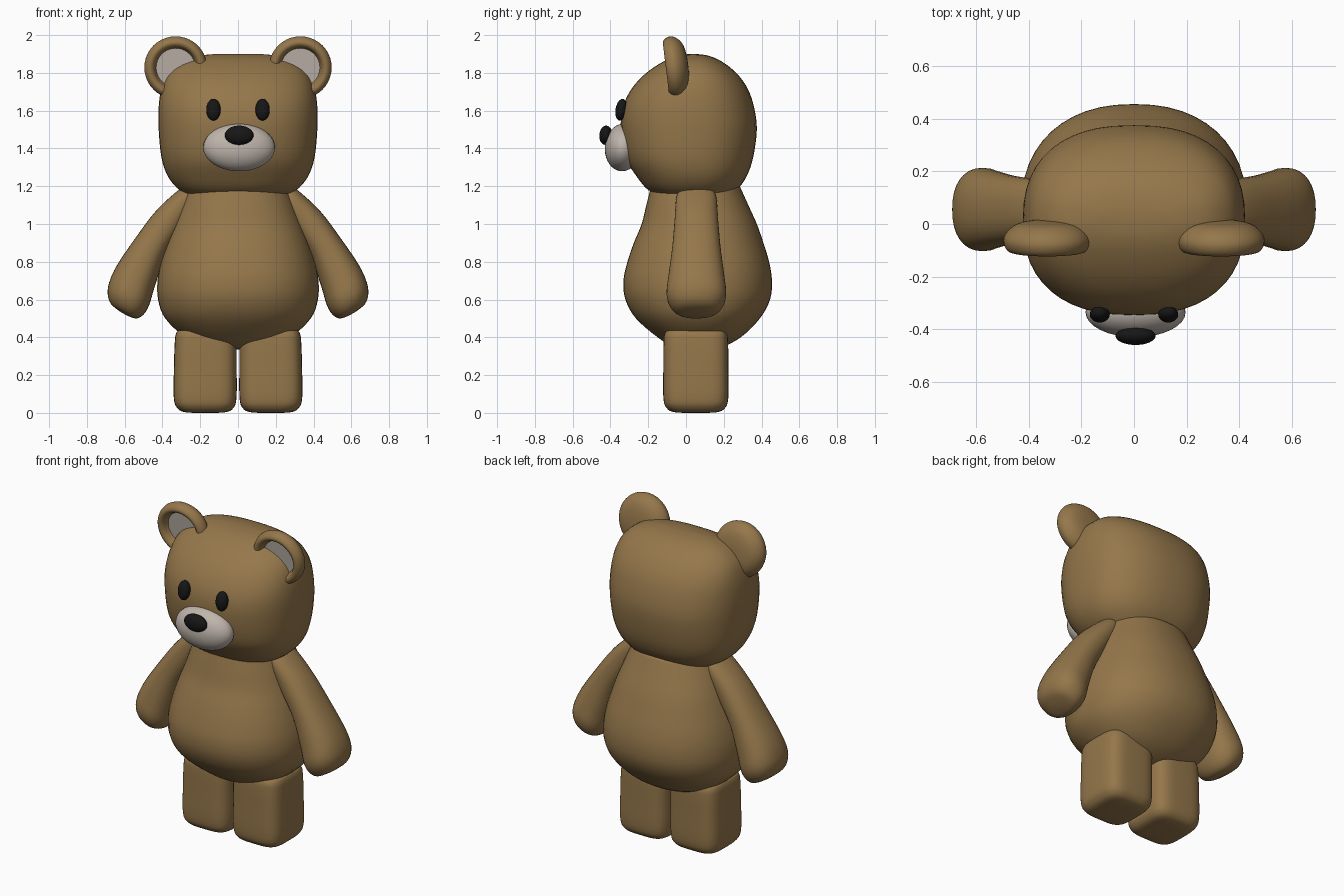
import bpy, bmesh
from math import sin, cos, pi, radians
from mathutils import Vector, Matrix

if "Cube" in bpy.data.objects:
    bpy.data.objects.remove(bpy.data.objects["Cube"])


def material(name, rgb):
    m = bpy.data.materials.new(name)
    m.diffuse_color = (*rgb, 1)
    m.use_nodes = True
    m.node_tree.nodes["Principled BSDF"].inputs["Base Color"].default_value = m.diffuse_color
    return m


FUR = material("brown_fur", (0.30, 0.185, 0.07))
PALE = material("pale_grey", (0.52, 0.46, 0.41))
BLACK = material("black", (0.008, 0.008, 0.008))


def finish(bm, name, mat, matrix=Matrix()):
    bm.transform(matrix)
    bmesh.ops.recalc_face_normals(bm, faces=bm.faces[:])
    for f in bm.faces:
        f.smooth = True
    me = bpy.data.meshes.new(name)
    bm.to_mesh(me)
    bm.free()
    me.materials.append(mat)
    ob = bpy.data.objects.new(name, me)
    bpy.context.collection.objects.link(ob)
    return ob


def smooth_rows(rows, steps=4):
    # Catmull-Rom interpolation through the given rows
    p = [Vector(r) for r in rows]
    p = [p[0]] + p + [p[-1]]
    out = []
    for i in range(1, len(p) - 2):
        a, b, c, d = p[i - 1:i + 3]
        for k in range(steps):
            t = k / steps
            out.append(0.5 * (2 * b + (c - a) * t + (2 * a - 5 * b + 4 * c - d) * t**2
                              + (3 * b - a - 3 * c + d) * t**3))
    return out + [p[-1]]


def spow(v, e):
    return abs(v) ** e * (1 if v >= 0 else -1)


def loft(name, rows, power, mat, matrix=Matrix(), seg=48):
    # rows: z, centre x, centre y, radius x, radius y (superellipse rings)
    bm = bmesh.new()
    rings = []
    for z, cx, cy, rx, ry in smooth_rows(rows):
        rings.append([bm.verts.new((cx + rx * spow(cos(a), 2 / power),
                                    cy + ry * spow(sin(a), 2 / power), z))
                      for a in (2 * pi * i / seg for i in range(seg))])
    for lo, hi in zip(rings, rings[1:]):
        for i in range(seg):
            j = (i + 1) % seg
            bm.faces.new((lo[i], lo[j], hi[j], hi[i]))
    bm.faces.new(rings[0][::-1])
    bm.faces.new(rings[-1])
    return finish(bm, name, mat, matrix)


def ellipsoid(name, centre, radii, mat, tilt=0):
    bm = bmesh.new()
    bmesh.ops.create_uvsphere(bm, u_segments=32, v_segments=20, radius=1)
    return finish(bm, name, mat, Matrix.Translation(centre)
                  @ Matrix.Rotation(tilt, 4, 'X') @ Matrix.Diagonal((*radii, 1)))


# Head
loft("head", [
    (1.150, 0, .05, .05, .04), (1.152, 0, .05, .24, .18), (1.18, 0, .035, .31, .235),
    (1.25, 0, .03, .37, .29), (1.35, 0, .018, .405, .337), (1.50, 0, .015, .42, .36),
    (1.62, 0, .013, .42, .347), (1.72, 0, .02, .405, .305), (1.80, 0, .028, .37, .238),
    (1.86, 0, .035, .30, .155), (1.89, 0, .037, .21, .085), (1.90, 0, .038, .12, .02),
], 2.4, FUR)

# Pear-shaped body
loft("body", [
    (.335, 0, .06, .03, .03), (.345, 0, .06, .13, .12), (.40, 0, .07, .275, .22),
    (.50, 0, .063, .385, .328), (.60, 0, .062, .423, .383), (.70, 0, .062, .426, .393),
    (.80, 0, .065, .408, .375), (.90, 0, .067, .378, .343), (1.00, 0, .07, .343, .305),
    (1.10, 0, .06, .305, .27), (1.20, 0, .05, .265, .235),
], 2.25, FUR)

# Arms: lofted along a slanted axis, wider at the hand
ARM = [(-.06, 0, 0, .015, .03), (-.045, .002, 0, .04, .075), (0, .01, 0, .06, .105),
       (.15, .03, 0, .085, .115), (.33, .043, 0, .093, .128), (.50, .032, 0, .115, .148),
       (.60, .015, 0, .122, .158), (.66, .003, 0, .108, .14), (.695, -.005, 0, .075, .10),
       (.705, -.008, 0, .02, .03)]
LEG = [(0, .173, .052, .04, .04), (.004, .173, .052, .11, .115), (.025, .173, .052, .148, .154),
       (.08, .174, .052, .166, .172), (.25, .173, .052, .166, .172), (.37, .171, .052, .164, .171),
       (.42, .170, .052, .158, .165), (.438, .170, .052, .135, .14), (.442, .17, .052, .04, .04)]

# Ear profile turned about its axis: radius, depth
EAR = [(.0, .012), (.06, .010), (.115, -.002), (.15, -.028), (.166, -.06), (.158, -.092),
       (.138, -.107), (.118, -.098), (.108, -.075), (.10, -.06)]


def ear(side, label):
    place = (Matrix.Diagonal((side, 1, 1, 1)) @ Matrix.Translation((.33, 0, 1.836))
             @ Matrix.Rotation(radians(7), 4, 'X'))
    bm = bmesh.new()
    pts = [bm.verts.new((max(r, 0), y, 0)) for r, y in smooth_rows(EAR, 3)]
    edges = [bm.edges.new(e) for e in zip(pts, pts[1:])]
    bmesh.ops.spin(bm, geom=pts + edges, axis=(0, 1, 0), cent=(0, 0, 0),
                   angle=2 * pi, steps=40)
    bmesh.ops.remove_doubles(bm, verts=bm.verts[:], dist=1e-4)
    finish(bm, label + "_ear", FUR, place)
    bm = bmesh.new()
    bmesh.ops.create_circle(bm, cap_ends=True, radius=.108, segments=40)
    finish(bm, label + "_inner_ear", PALE, place @ Matrix.Translation((0, -.066, 0))
           @ Matrix.Rotation(pi / 2, 4, 'X'))


for side, label in ((1, "left"), (-1, "right")):
    mirror = Matrix.Diagonal((side, 1, 1, 1))
    d = Vector((.506, 0, -.863)).normalized()
    frame = Matrix(((-d.z, 0, d.x, .26), (0, 1, 0, .055),
                    (d.x, 0, d.z, 1.14), (0, 0, 0, 1)))
    loft(label + "_arm", ARM, 2.3, FUR, mirror @ frame, 32)
    loft(label + "_leg", LEG, 4, FUR, mirror)
    ear(side, label)
    ellipsoid(label + "_eye", (side * .13, -.343, 1.605), (.038, .03, .058), BLACK, radians(-10))

# Muzzle and nose
ellipsoid("muzzle", (.006, -.335, 1.405), (.19, .095, .126), PALE, radians(-4))
ellipsoid("nose", (.006, -.425, 1.47), (.076, .034, .051), BLACK, radians(-5))
